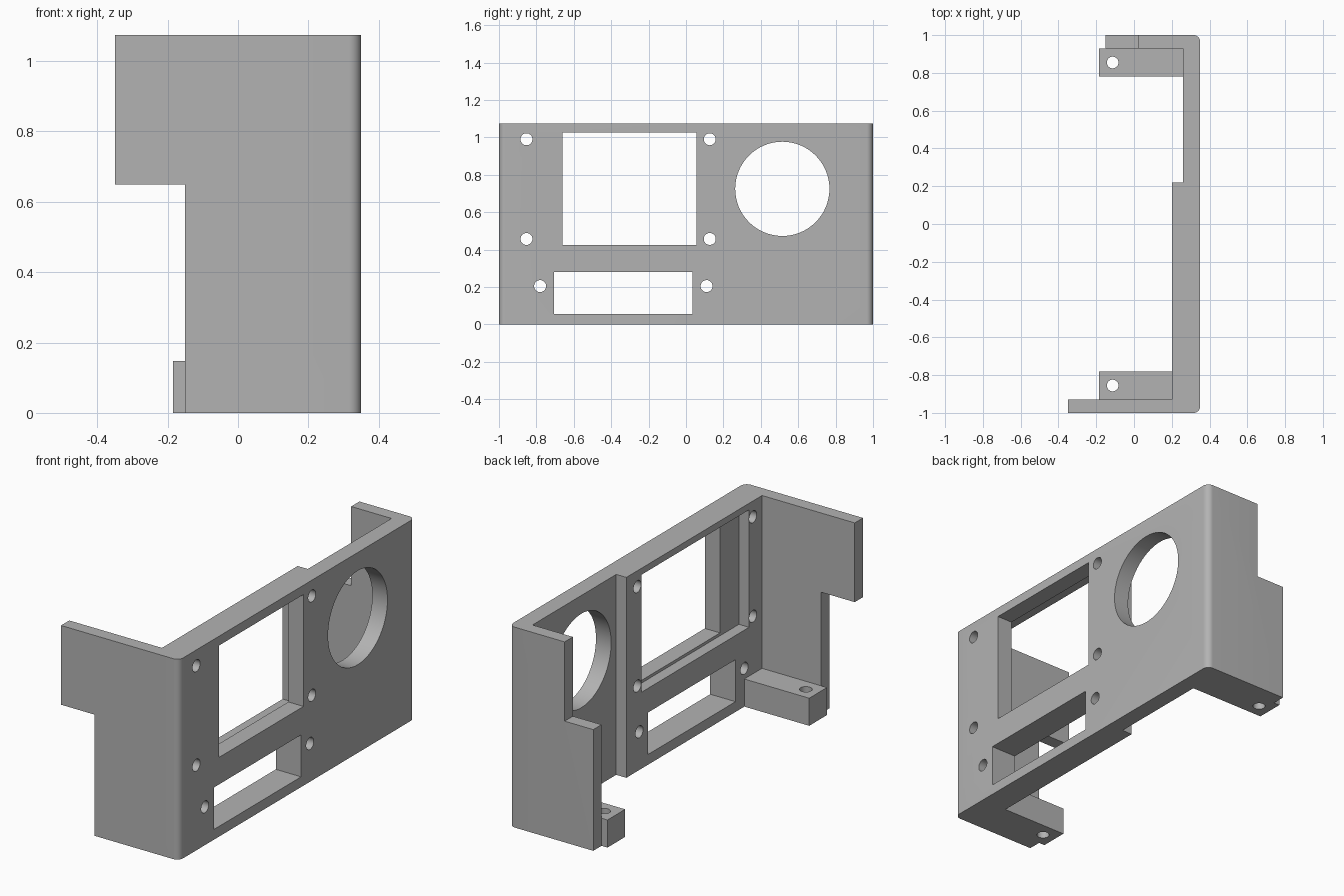
import bpy, bmesh, math
from mathutils import Matrix, Vector

cube = bpy.data.objects.get("Cube")
if cube:
    bpy.data.objects.remove(cube, do_unlink=True)

H = 1.075          # overall height
OUT = 0.35         # outer face of the panel
THICK = 0.20       # inner face of the thick part of the panel
THIN = 0.26        # inner face of the thin part of the panel
WALL = 0.93        # inner face of the end walls
R = 0.035          # outer corner radius

grey = bpy.data.materials.new("grey plastic")
grey.use_nodes = True
colour = (0.45, 0.45, 0.45, 1)
grey.diffuse_color = colour
grey.node_tree.nodes["Principled BSDF"].inputs["Base Color"].default_value = colour


def add_object(name, bm):
    bmesh.ops.recalc_face_normals(bm, faces=bm.faces)
    mesh = bpy.data.meshes.new(name)
    bm.to_mesh(mesh)
    bm.free()
    ob = bpy.data.objects.new(name, mesh)
    bpy.context.collection.objects.link(ob)
    mesh.materials.append(grey)
    return ob


def box(name, x, y, z):
    bm = bmesh.new()
    bmesh.ops.create_cube(bm, size=1)
    for v in bm.verts:
        v.co = Vector([r[0] if c < 0 else r[1] for c, r in zip(v.co, (x, y, z))])
    return add_object(name, bm)


def rod(name, centre, radius, axis, length, sides):
    bm = bmesh.new()
    bmesh.ops.create_cone(bm, cap_ends=True, segments=sides,
                          radius1=radius, radius2=radius, depth=length)
    turn = Matrix.Rotation(math.pi / 2, 4, 'Y') if axis == 'X' else Matrix()
    bm.transform(Matrix.Translation(centre) @ turn)
    return add_object(name, bm)


def cut(target, cutters):
    for c in cutters:
        c.hide_render = True
        mod = target.modifiers.new("cut", 'BOOLEAN')
        mod.operation, mod.solver, mod.object = 'DIFFERENCE', 'EXACT', c
    bpy.context.view_layer.update()
    graph = bpy.context.evaluated_depsgraph_get()
    mesh = bpy.data.meshes.new_from_object(target.evaluated_get(graph))
    target.modifiers.clear()
    target.data = mesh
    for c in cutters:
        bpy.data.objects.remove(c, do_unlink=True)


def smooth(ob):
    bpy.ops.object.select_all(action='DESELECT')
    ob.select_set(True)
    bpy.context.view_layer.objects.active = ob
    bpy.ops.object.shade_smooth_by_angle(angle=math.radians(30))


def corner(y, start):
    # Quarter-circle outer corner
    steps = 8
    return [(OUT - R + R * math.cos(a), y + R * math.sin(a))
            for a in (start + math.pi / 2 * i / steps for i in range(steps + 1))]


# U-shaped bracket, extruded from its plan
plan = [(-0.35, -1)] + corner(-1 + R, -math.pi / 2) + corner(1 - R, 0)
plan += [(-0.15, 1), (-0.15, WALL), (THIN, WALL), (THIN, 0.22),
         (THICK, 0.22), (THICK, -WALL), (-0.35, -WALL)]
bm = bmesh.new()
base = bm.faces.new([bm.verts.new((x, y, 0)) for x, y in plan])
top = bmesh.ops.extrude_face_region(bm, geom=[base])["geom"]
bmesh.ops.translate(bm, vec=(0, 0, H),
                    verts=[g for g in top if isinstance(g, bmesh.types.BMVert)])
bracket = add_object("bracket_body", bm)

# Steps in the end walls, panel openings and screw holes
through = (0.1, 0.5)
cutters = [
    box("front_wall_step", (-0.5, -0.15), (-1.1, -0.9), (-0.1, 0.65)),
    box("back_wall_step", (-0.5, 0.02), (0.9, 1.1), (0.65, 1.2)),
    box("screen_opening", through, (-0.66, 0.055), (0.425, 1.025)),
    box("screen_recess", (0.1, THIN), (-0.82, 0.093), (0.41, 1.04)),
    box("slot_opening", through, (-0.705, 0.035), (0.055, 0.28)),
    rod("round_opening", (0.3, 0.515, 0.725), 0.252, 'X', 0.4, 64),
]
for y, z in ((-0.853, 0.99), (0.127, 0.99), (-0.853, 0.457),
             (0.127, 0.457), (-0.78, 0.205), (0.11, 0.205)):
    cutters.append(rod("screw_hole", (0.3, y, z), 0.032, 'X', 0.4, 32))
cut(bracket, cutters)
smooth(bracket)

# Mounting tabs at the foot of each end wall
for name, side, inner in (("front_tab", -1, THICK), ("back_tab", 1, THIN)):
    tab = box(name, (-0.185, inner), sorted((side * 0.78, side * WALL)), (0, 0.148))
    cut(tab, [rod("tab_hole", (-0.113, side * 0.855, 0.07), 0.031, 'Z', 0.4, 32)])
    smooth(tab)
